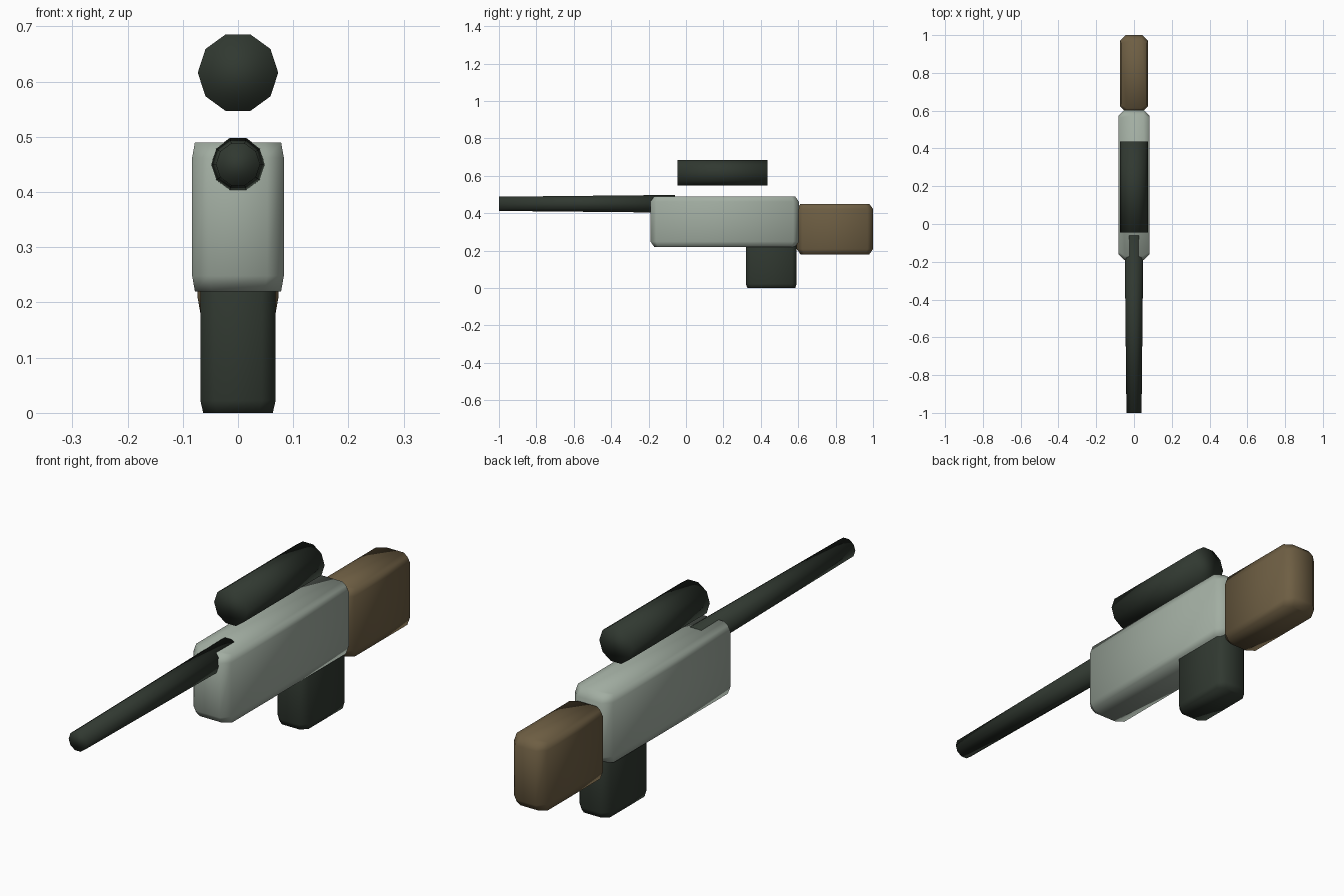
import bpy, bmesh, math

if "Cube" in bpy.data.objects:
    bpy.data.objects.remove(bpy.data.objects["Cube"])


def material(name, rgb):
    m = bpy.data.materials.new(name)
    m.diffuse_color = (*rgb, 1.0)
    m.use_nodes = True
    m.node_tree.nodes["Principled BSDF"].inputs["Base Color"].default_value = m.diffuse_color
    return m


GREEN = material("pale grey green", (0.36, 0.42, 0.36))
DARK = material("dark green metal", (0.030, 0.040, 0.030))
BROWN = material("brown wood", (0.155, 0.112, 0.056))


def loft(name, rings, mat):
    """Skin a list of equally long point rings, cap both ends, shade smooth."""
    bm = bmesh.new()
    loops = [[bm.verts.new(p) for p in ring] for ring in rings]
    n = len(loops[0])
    for a, b in zip(loops, loops[1:]):
        for i in range(n):
            j = (i + 1) % n
            bm.faces.new((a[i], a[j], b[j], b[i]))
    bm.faces.new(loops[0])
    bm.faces.new(loops[-1])
    bmesh.ops.recalc_face_normals(bm, faces=bm.faces)
    for f in bm.faces:
        f.smooth = True
    mesh = bpy.data.meshes.new(name)
    bm.to_mesh(mesh)
    bm.free()
    mesh.materials.append(mat)
    obj = bpy.data.objects.new(name, mesh)
    bpy.context.collection.objects.link(obj)
    return obj


def octagon(hx, y0, y1, cx, cy, z):
    """Rectangle in plan with chamfered corners."""
    return [(hx - cx, y0, z), (hx, y0 + cy, z), (hx, y1 - cy, z), (hx - cx, y1, z),
            (cx - hx, y1, z), (-hx, y1 - cy, z), (-hx, y0 + cy, z), (cx - hx, y0, z)]


def soft_block(name, hx, y, z, mat, chamfer=0.03, inset_y=0.02, drop=0.028):
    """Block with chamfered uprights and a slight inset at top and bottom."""
    inset_x = 0.005
    rings = []
    for level, dx, dy in ((z[0], inset_x, inset_y), (z[0] + drop, 0, 0),
                          (z[1] - drop, 0, 0), (z[1], inset_x, inset_y)):
        rings.append(octagon(hx - dx, y[0] + dy, y[1] - dy,
                             chamfer, chamfer - dy * 0.5, level))
    return loft(name, rings, mat)


def tube(name, z, stations, mat, sides=10):
    """Ten-sided round bar along y from (y, radius) stations."""
    rings = [[(r * math.cos(math.tau * i / sides), y, z + r * math.sin(math.tau * i / sides))
              for i in range(sides)] for y, r in stations]
    return loft(name, rings, mat)


# Main body, shoulder stock and grip
soft_block("body", 0.083, (-0.19, 0.603), (0.22, 0.49), GREEN)
soft_block("stock", 0.073, (0.592, 1.0), (0.18, 0.45), BROWN)
soft_block("grip", 0.068, (0.32, 0.592), (0.0, 0.26), DARK,
           chamfer=0.025, inset_y=0.008, drop=0.022)

# Tapered barrel and sighting tube above the body
tube("barrel", 0.45, [(-1.0, 0.04), (-0.06, 0.0498)], DARK)
tube("scope", 0.616, [(-0.045, 0.0728), (0.437, 0.0728)], DARK)
